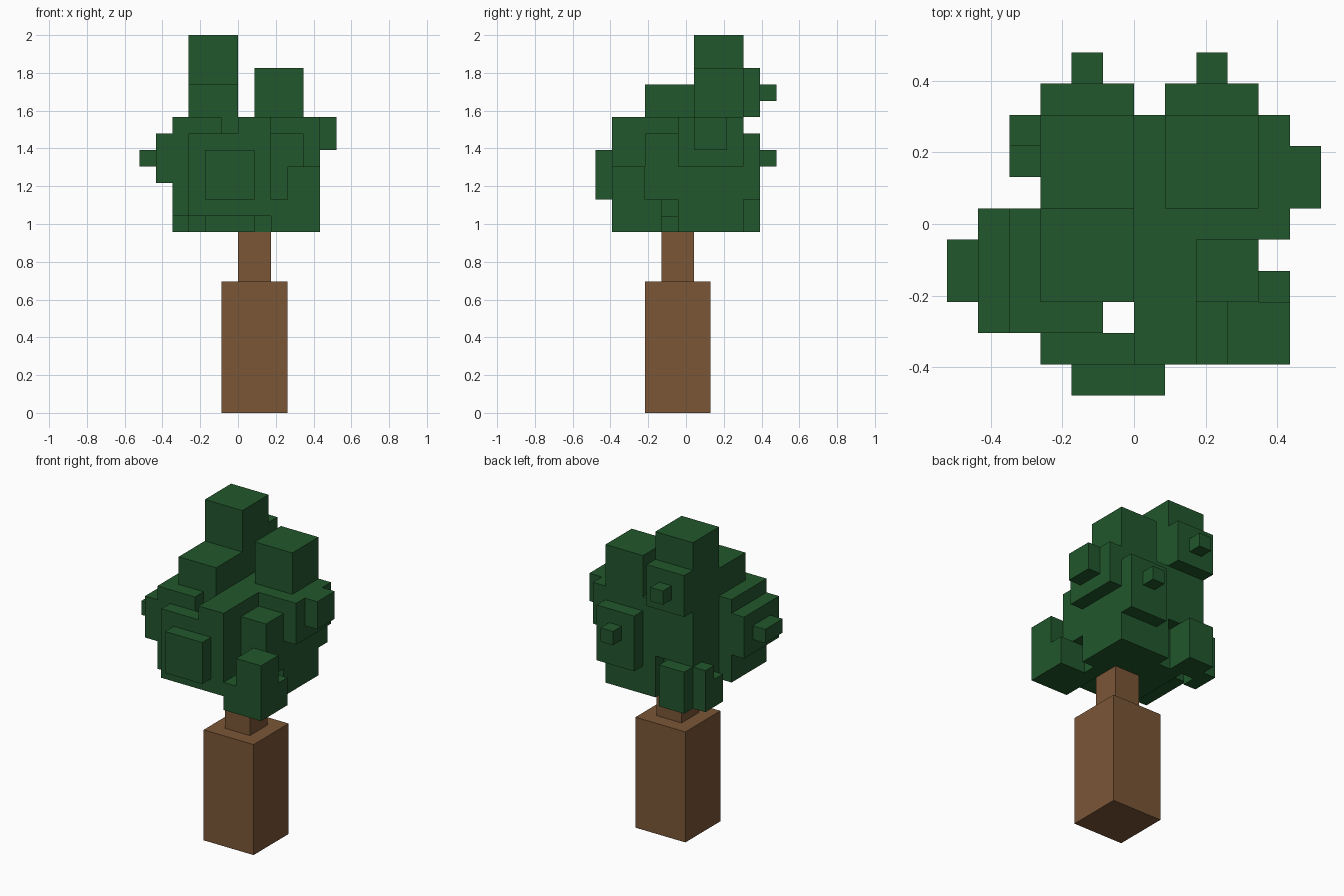
import bpy
import bmesh
from mathutils import Vector

cube = bpy.data.objects.get("Cube")
if cube:
    bpy.data.objects.remove(cube, do_unlink=True)

U = 2 / 23                        # one block unit
OFFSET = Vector((0, -5.5, 0))     # depth is counted from the foremost block
X, Y, Z = range(3)


def flat_material(name, rgb):
    mat = bpy.data.materials.new(name)
    mat.use_nodes = True
    mat.diffuse_color = (*rgb, 1)
    bsdf = next(n for n in mat.node_tree.nodes if n.type == 'BSDF_PRINCIPLED')
    bsdf.inputs["Base Color"].default_value = (*rgb, 1)
    return mat


bark = flat_material("bark_brown", (0.195, 0.093, 0.037))
leaf = flat_material("leaf_green", (0.016, 0.095, 0.026))


def block(name, corner, size, mat=leaf):
    """Box from its lowest corner and its size, in block units."""
    corner, size = Vector(corner), Vector(size)
    bm = bmesh.new()
    bmesh.ops.create_cube(bm, size=1)
    bmesh.ops.scale(bm, vec=size * U, verts=bm.verts)
    mesh = bpy.data.meshes.new(name)
    bm.to_mesh(mesh)
    bm.free()
    mesh.materials.append(mat)
    obj = bpy.data.objects.new(name, mesh)
    obj.location = (corner + size / 2 + OFFSET) * U
    bpy.context.collection.objects.link(obj)
    return corner, size


def grow(name, base, axis, direction, side=0, low=0, high=0):
    """One-unit-thick plate on a side face of base, inset at its sides, bottom and top."""
    corner, size = base[0].copy(), base[1].copy()
    across = Y if axis == X else X
    corner[axis] += size[axis] if direction > 0 else -1
    size[axis] = 1
    corner[across] += side
    size[across] -= 2 * side
    corner[Z] += low
    size[Z] -= low + high
    return block(name, corner, size)


# Trunk
block("trunk_base", (-1, 3, 0), (4, 4, 8), bark)
block("trunk_neck", (0, 4, 8), (2, 2, 3), bark)

# Main crown masses
core = block("crown_core", (0, 5, 11), (4, 4, 7))
block("crown_front", (0, 1, 12), (2, 4, 6))
block("crown_underside", (-2, 3, 11), (3, 5, 1))
block("crown_underside_left", (1, 4, 11), (2, 1, 1))
block("crown_right_base", (-3, 3, 12), (3, 5, 2))

# Tall clumps on top
block("top_step", (-3, 3, 12), (3, 3, 8))
tower = block("top_tower", (-3, 6, 14), (3, 3, 9))
left_tower = block("top_left_clump", (1, 6, 11), (3, 3, 10))

# Front and low clumps
block("front_clump", (-3, 1, 12), (3, 1, 5))
block("front_panel", (-2, 0, 13), (3, 1, 3))
block("left_front_clump", (2, 3, 13), (2, 2, 4))
block("low_left_corner", (3, 1, 11), (2, 2, 4))
block("low_left_shelf", (2, 1, 11), (3, 3, 2))
block("low_back_clump", (-3, 8, 11), (2, 2, 3))
block("low_right_back_clump", (-4, 8, 11), (1, 1, 3))
block("low_right_back_step", (-4, 7, 11), (1, 1, 2))

# Right clump, with a panel and a knob growing outward
right = block("right_clump", (-4, 2, 12), (3, 4, 6))
panel = grow("right_panel", right, X, -1, low=2, high=1)
grow("right_knob", panel, X, -1, side=1, low=1, high=1)

# Left panel and knob
panel = grow("left_panel", core, X, 1, low=4)
grow("left_knob", panel, X, 1, side=1, low=1)

# Back panels and knobs
panel = grow("back_left_panel", left_tower, Y, 1, low=2, high=4)
grow("back_left_knob", panel, Y, 1, side=1, low=2, high=1)
panel = grow("back_right_panel", tower, Y, 1, low=4, high=2)
grow("back_right_knob", panel, Y, 1, side=1, low=1, high=1)
